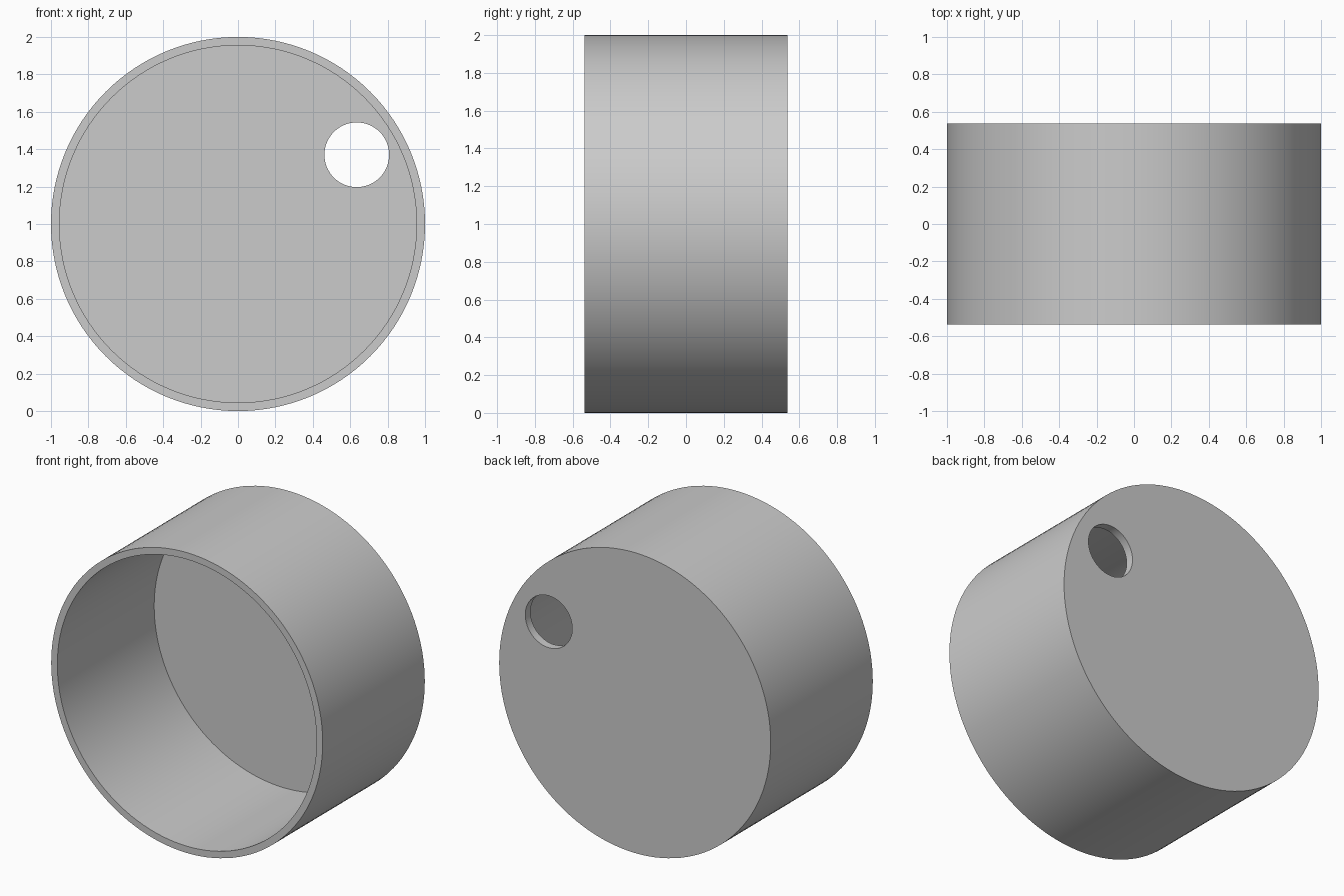
import bpy, bmesh, math
from mathutils import Matrix, Vector

cube = bpy.data.objects.get("Cube")
if cube:
    bpy.data.objects.remove(cube, do_unlink=True)

RADIUS, INNER, HALF, FLOOR = 1.0, 0.955, 0.537, 0.055
HOLE_X, HOLE_Z, HOLE_R = 0.635, 1.37, 0.173

grey = bpy.data.materials.new("plain grey")
grey.use_nodes = True
colour = (0.6, 0.6, 0.6, 1)
grey.diffuse_color = colour
grey.node_tree.nodes["Principled BSDF"].inputs["Base Color"].default_value = colour


def cylinder(name, radius, y_front, y_back, x, z, sides):
    """Closed cylinder lying along y."""
    bm = bmesh.new()
    bmesh.ops.create_cone(bm, cap_ends=True, segments=sides, radius1=radius,
                          radius2=radius, depth=y_back - y_front)
    bmesh.ops.rotate(bm, verts=bm.verts, matrix=Matrix.Rotation(math.pi / 2, 3, "X"))
    bmesh.ops.translate(bm, verts=bm.verts, vec=Vector((x, (y_front + y_back) / 2, z)))
    mesh = bpy.data.meshes.new(name)
    bm.to_mesh(mesh)
    bm.free()
    mesh.materials.append(grey)
    obj = bpy.data.objects.new(name, mesh)
    bpy.context.collection.objects.link(obj)
    return obj


def cut(target, cutter):
    """Subtract the cutter, then remove it."""
    cutter.hide_render = True
    mod = target.modifiers.new("cut", "BOOLEAN")
    mod.operation = "DIFFERENCE"
    mod.solver = "EXACT"
    mod.object = cutter
    bpy.ops.object.modifier_apply(modifier=mod.name)
    bpy.data.objects.remove(cutter, do_unlink=True)


# Round shell, open at the front
shell = cylinder("round_cup_shell", RADIUS, -HALF, HALF, 0, 1, 128)
bpy.ops.object.select_all(action="DESELECT")
shell.select_set(True)
bpy.context.view_layer.objects.active = shell
cut(shell, cylinder("cavity_cutter", INNER, -HALF - 0.2, HALF - FLOOR, 0, 1, 128))

# Round hole through the back wall
cut(shell, cylinder("hole_cutter", HOLE_R, HALF - 0.2, HALF + 0.2, HOLE_X, HOLE_Z, 64))

bpy.ops.object.shade_smooth_by_angle(angle=math.radians(30))
